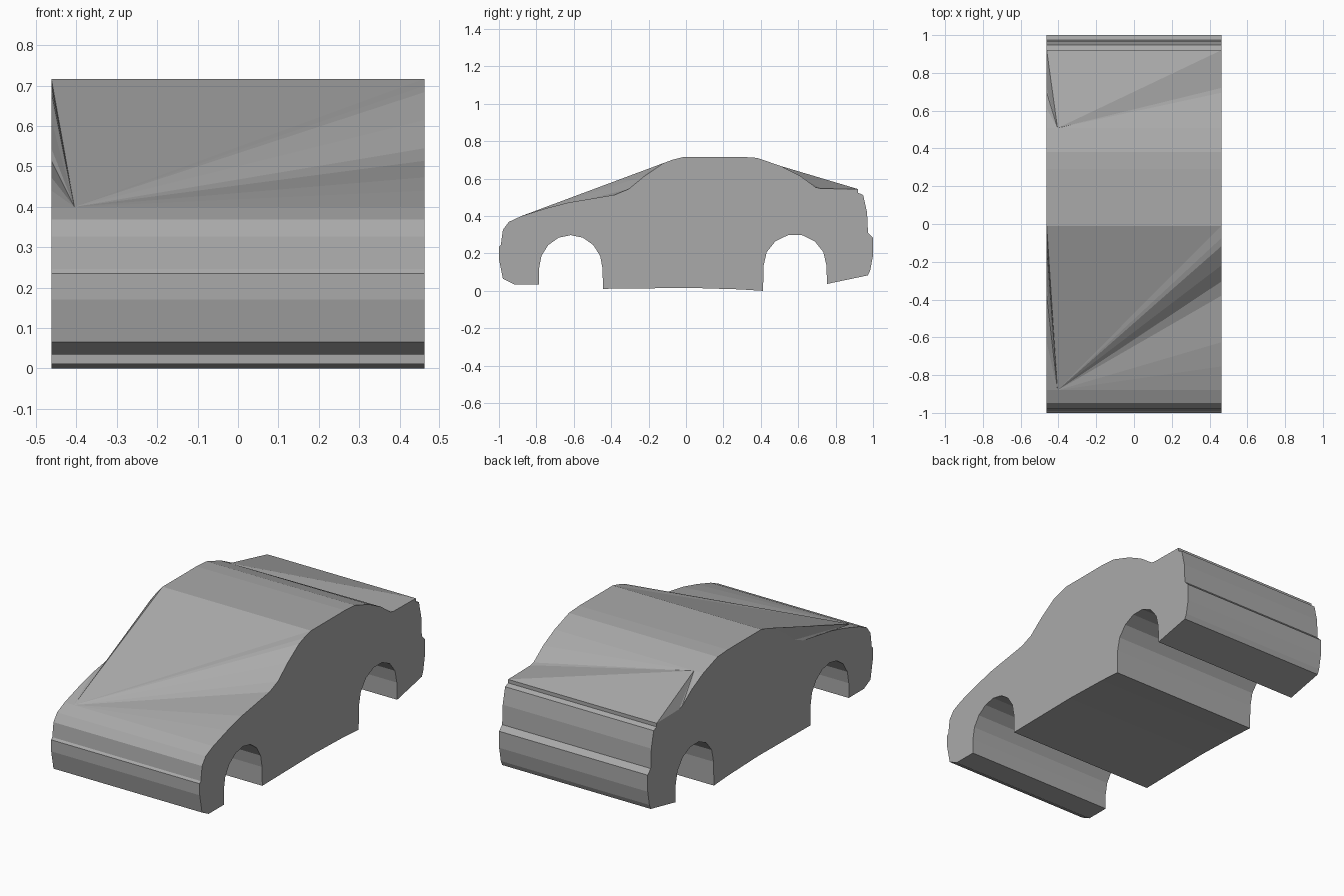
import bpy
import bmesh
import math

default_cube = bpy.data.objects.get("Cube")
if default_cube:
    bpy.data.objects.remove(default_cube, do_unlink=True)

HALF_WIDTH = 0.462
APEX_X = -0.405


def make_material(name, colour):
    material = bpy.data.materials.new(name)
    material.use_nodes = True
    material.diffuse_color = colour
    material.node_tree.nodes["Principled BSDF"].inputs["Base Color"].default_value = colour
    return material


def wheel_arch(centre, radius, spring, height, steps):
    """Arch outline as (y, z) points, running from back to front."""
    angles = [math.pi * i / steps for i in range(steps + 1)]
    return [(centre + radius * math.cos(a), spring + height * math.sin(a)) for a in angles]


# Side outline, clockwise from the bonnet edge, over the roof and back underneath
bonnet_and_screen = [(-.88, .4), (-.754, .44), (-.626, .473), (-.38, .514),
                     (-.305, .545), (-.22, .615), (-.118, .684), (-.075, .7), (-.01, .717)]
roof = [(.29, .717), (.38, .711)]
rear_window_and_boot = [(.508, .667), (.61, .615), (.695, .553), (.72, .547), (.92, .544)]
tail = [(.92, .524), (.947, .513), (.968, .42), (.973, .31), (1, .283),
        (1, .19), (.985, .11), (.973, .083), (.754, .037)]
rear_arch = wheel_arch(.583, .168, .135, .167, 7)
sill = [(.412, 0), (.289, .008), (.02, .016), (-.444, .011)]
front_arch = wheel_arch(-.616, .17, .118, .18, 8)
nose = [(-.786, .035), (-.92, .035), (-.979, .065), (-1, .17), (-1, .235),
        (-.99, .246), (-.979, .326), (-.947, .369)]

outline = (bonnet_and_screen + roof + rear_window_and_boot + tail
           + rear_arch + sill + front_arch + nose)

# Extrude the outline across the car, capping both sides
bm = bmesh.new()
right = [bm.verts.new((-HALF_WIDTH, y, z)) for y, z in outline]
left = [bm.verts.new((HALF_WIDTH, y, z)) for y, z in outline]
bm.faces.new(right)
bm.faces.new(left[::-1])

# Bonnet and boot are fans of triangles around an off-centre point
fanned_edges = set()
apexes = {}
for section in (bonnet_and_screen, rear_window_and_boot):
    start = outline.index(section[0])
    end = outline.index(section[-1])
    apex = bm.verts.new((APEX_X, *outline[start]))
    apexes[start] = apex
    for i in range(start, end):
        fanned_edges.add(i)
        bm.faces.new((apex, right[i], right[i + 1]))
        bm.faces.new((apex, left[i + 1], left[i]))
    bm.faces.new((apex, right[end], left[end]))

# Plain strips everywhere else, joined to the fan points where they meet
for i in range(len(outline)):
    if i in fanned_edges:
        continue
    j = (i + 1) % len(outline)
    corners = [left[i], right[i], right[j]]
    if j in apexes:
        corners.append(apexes[j])
    corners.append(left[j])
    bm.faces.new(corners)

bmesh.ops.recalc_face_normals(bm, faces=bm.faces[:])
mesh = bpy.data.meshes.new("car_body")
bm.to_mesh(mesh)
bm.free()

mesh.materials.append(make_material("body grey", (.4, .4, .4, 1)))
car_body = bpy.data.objects.new("car_body", mesh)
bpy.context.collection.objects.link(car_body)
